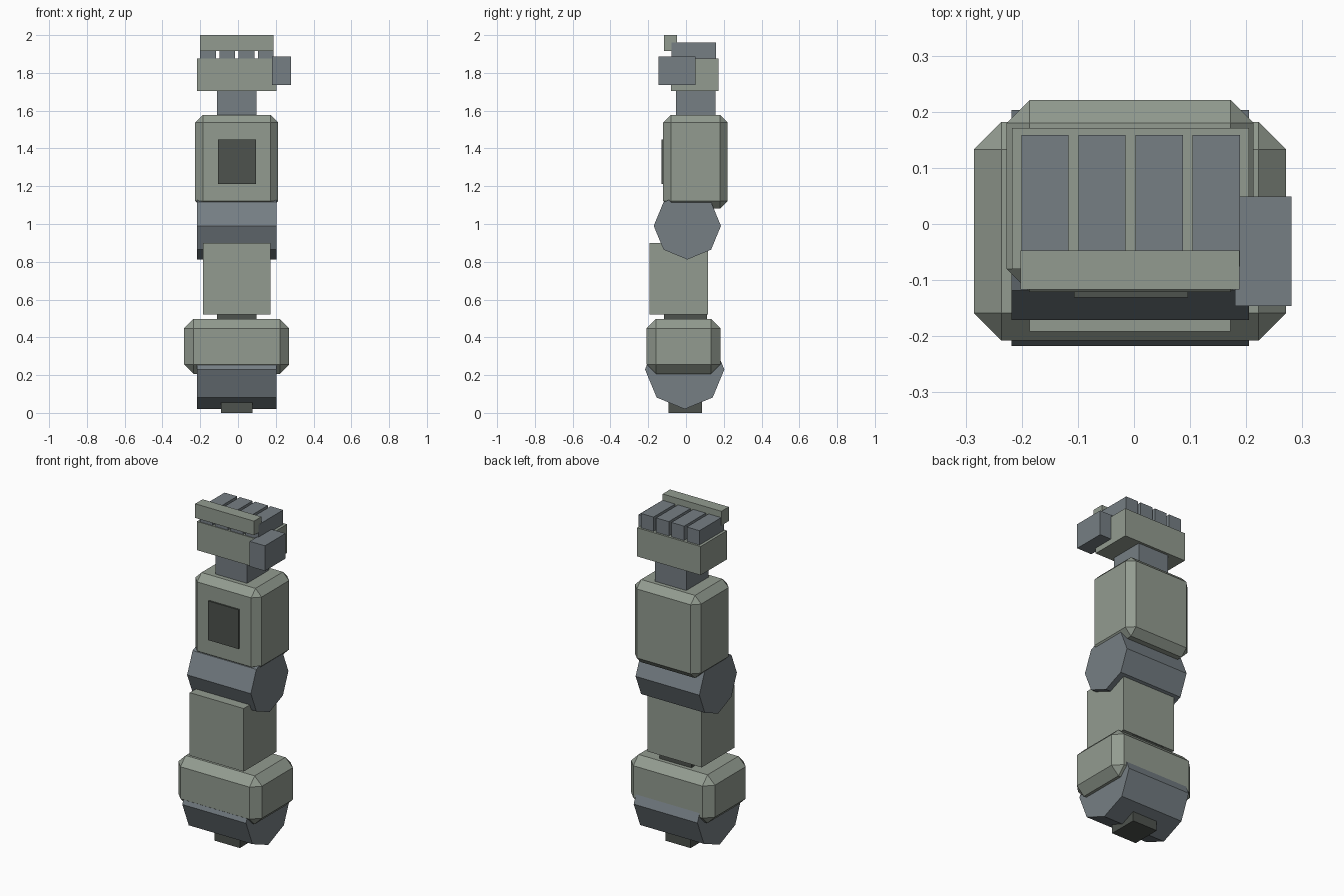
import bpy, bmesh, math
from mathutils import Matrix

if "Cube" in bpy.data.objects:
    bpy.data.objects.remove(bpy.data.objects["Cube"])


def material(name, rgb):
    m = bpy.data.materials.new(name)
    m.diffuse_color = (*rgb, 1)
    m.use_nodes = True
    m.node_tree.nodes["Principled BSDF"].inputs["Base Color"].default_value = m.diffuse_color
    return m


armour = material("armour_green", (0.29, 0.33, 0.28))
frame = material("frame_blue_grey", (0.18, 0.21, 0.23))
dark = material("dark_grey", (0.075, 0.085, 0.075))


def finish(bm, name, mat):
    mesh = bpy.data.meshes.new(name)
    bm.to_mesh(mesh)
    bm.free()
    mesh.materials.append(mat)
    ob = bpy.data.objects.new(name, mesh)
    bpy.context.collection.objects.link(ob)
    return ob


def box(name, x, y, z, mat, bevel=0):
    """Box from (min, max) ranges, with optional flat chamfer."""
    spans = (x, y, z)
    centre = Matrix.Translation([(a + b) / 2 for a, b in spans])
    size = Matrix.Diagonal([b - a for a, b in spans] + [1])
    bm = bmesh.new()
    bmesh.ops.create_cube(bm, size=1, matrix=centre @ size)
    if bevel:
        bmesh.ops.bevel(bm, geom=bm.edges[:], offset=bevel, segments=1,
                        profile=0.5, affect='EDGES')
    return finish(bm, name, mat)


def joint(name, x, y, z, radius):
    """Eight-sided pivot drum lying along x."""
    bm = bmesh.new()
    m = Matrix.Translation(((x[0] + x[1]) / 2, y, z)) @ Matrix.Rotation(math.pi / 2, 4, 'Y')
    bmesh.ops.create_cone(bm, cap_ends=True, segments=8, radius1=radius,
                          radius2=radius, depth=x[1] - x[0], matrix=m)
    return finish(bm, name, frame)


# Shoulder
box("shoulder_peg", (-0.09, 0.077), (-0.093, 0.085), (0, 0.15), dark)
joint("shoulder_joint", (-0.218, 0.205), -0.007, 0.23, 0.21)
box("shoulder_armour", (-0.285, 0.271), (-0.208, 0.182), (0.207, 0.497), armour, 0.049)

# Upper arm and elbow
box("upper_arm_core", (-0.112, 0.098), (-0.116, 0.11), (0.45, 0.6), dark)
box("upper_arm", (-0.186, 0.172), (-0.192, 0.117), (0.522, 0.90), armour)
joint("elbow_joint", (-0.218, 0.205), 0.007, 0.99, 0.178)

# Forearm and its front panel
box("forearm", (-0.227, 0.213), (-0.121, 0.221), (1.082, 1.578), armour, 0.041)
box("forearm_panel", (-0.107, 0.096), (-0.131, -0.11), (1.213, 1.448), dark)

# Hand
box("wrist", (-0.111, 0.097), (-0.053, 0.156), (1.52, 1.75), frame)
box("palm", (-0.217, 0.205), (-0.08, 0.171), (1.704, 1.876), armour)
for i in range(4):
    c = -0.1585 + i * 0.1017
    box(f"finger_{i + 1}", (c - 0.042, c + 0.042), (-0.076, 0.159), (1.87, 1.962), frame)
box("knuckle_bar", (-0.202, 0.188), (-0.117, -0.047), (1.915, 2.0), armour)
box("thumb", (0.18, 0.281), (-0.146, 0.049), (1.737, 1.888), frame)
